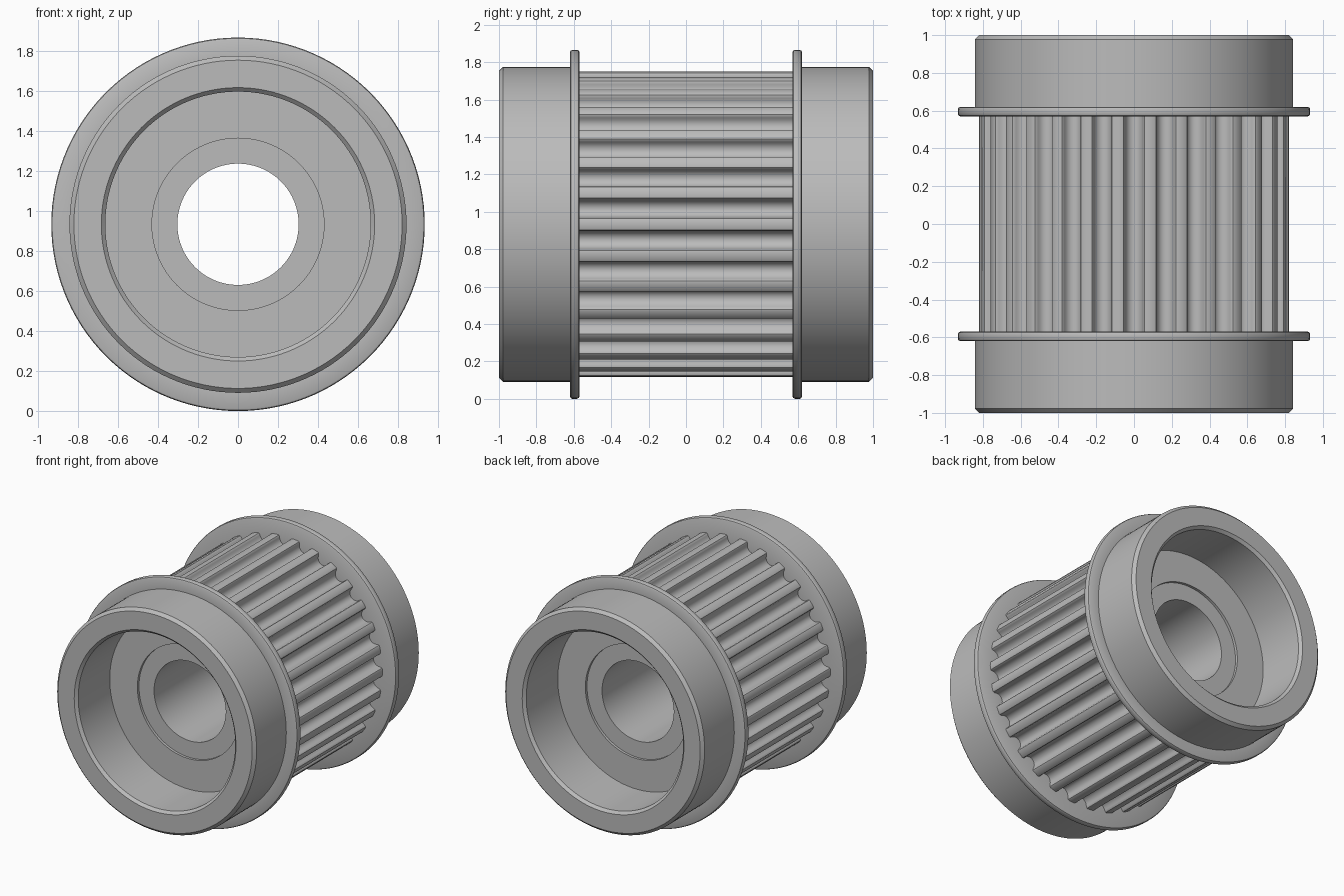
import bpy, math

if "Cube" in bpy.data.objects:
    bpy.data.objects.remove(bpy.data.objects["Cube"])

AXIS_Z = 0.933      # height of the pulley axis
SEGMENTS = 120
TEETH = 30
TIP_R = 0.82

steel = bpy.data.materials.new("grey_metal")
steel.diffuse_color = (0.5, 0.5, 0.5, 1)
steel.use_nodes = True
steel.node_tree.nodes["Principled BSDF"].inputs["Base Color"].default_value = steel.diffuse_color


def make_object(name, verts, faces, mirror=False):
    mesh = bpy.data.meshes.new(name)
    mesh.from_pydata(verts, [], faces)
    mesh.materials.append(steel)
    obj = bpy.data.objects.new(name, mesh)
    obj.location.z = AXIS_Z
    bpy.context.collection.objects.link(obj)
    bpy.ops.object.select_all(action='DESELECT')
    obj.select_set(True)
    bpy.context.view_layer.objects.active = obj
    bpy.ops.object.shade_smooth_by_angle(angle=math.radians(32))
    if mirror:
        mod = obj.modifiers.new("Mirror", 'MIRROR')
        mod.use_axis = (False, True, False)
    return obj


def lathe(name, profile):
    """Spin (radius, y) points round the y axis and mirror them to the back."""
    n = len(profile)
    verts, faces = [], []
    for s in range(SEGMENTS):
        a = math.tau * s / SEGMENTS
        verts += [(r * math.cos(a), y, r * math.sin(a)) for r, y in profile]
    for s in range(SEGMENTS):
        t = (s + 1) % SEGMENTS
        for i in range(n - 1):
            faces.append((s * n + i, s * n + i + 1, t * n + i + 1, t * n + i))
    return make_object(name, verts, faces, mirror=True)


# Hubs: bore, shallow counterbore, deep end recess and chamfered rim
lathe("hub", [(0.303, 0), (0.303, -0.58), (0.43, -0.58), (0.43, -0.60),
              (0.663, -0.60), (0.663, -0.98), (0.683, -1.0), (0.82, -1.0),
              (0.842, -0.978), (0.842, -0.62)])

# Belt flanges with softened outer edges
lathe("flange", [(0.842, -0.62), (0.921, -0.62), (0.929, -0.616),
                 (0.933, -0.608), (0.933, -0.582), (0.929, -0.574),
                 (0.921, -0.57), (0.745, -0.57)])

# Toothed barrel: round-bottomed grooves with rounded lips
groove = [(-0.062, TIP_R), (-0.055, 0.8165), (-0.0505, 0.809)]
for k in range(11):
    a = math.pi * k / 10
    groove.append((-0.049 * math.cos(a), 0.799 - 0.049 * math.sin(a)))
groove += [(-u, r) for u, r in reversed(groove[:3])]

outline = []
for t in range(TEETH):
    centre = math.tau * (t + 0.5) / TEETH
    for u, r in groove:
        a = centre + u / TIP_R
        outline.append((r * math.cos(a), r * math.sin(a)))
    a = math.tau * (t + 1) / TEETH      # middle of the tooth land
    outline.append((TIP_R * math.cos(a), TIP_R * math.sin(a)))

n = len(outline)
verts = [(x, y, z) for y in (-0.572, 0.572) for x, z in outline]
faces = [(i, n + i, n + (i + 1) % n, (i + 1) % n) for i in range(n)]
make_object("toothed_barrel", verts, faces)
